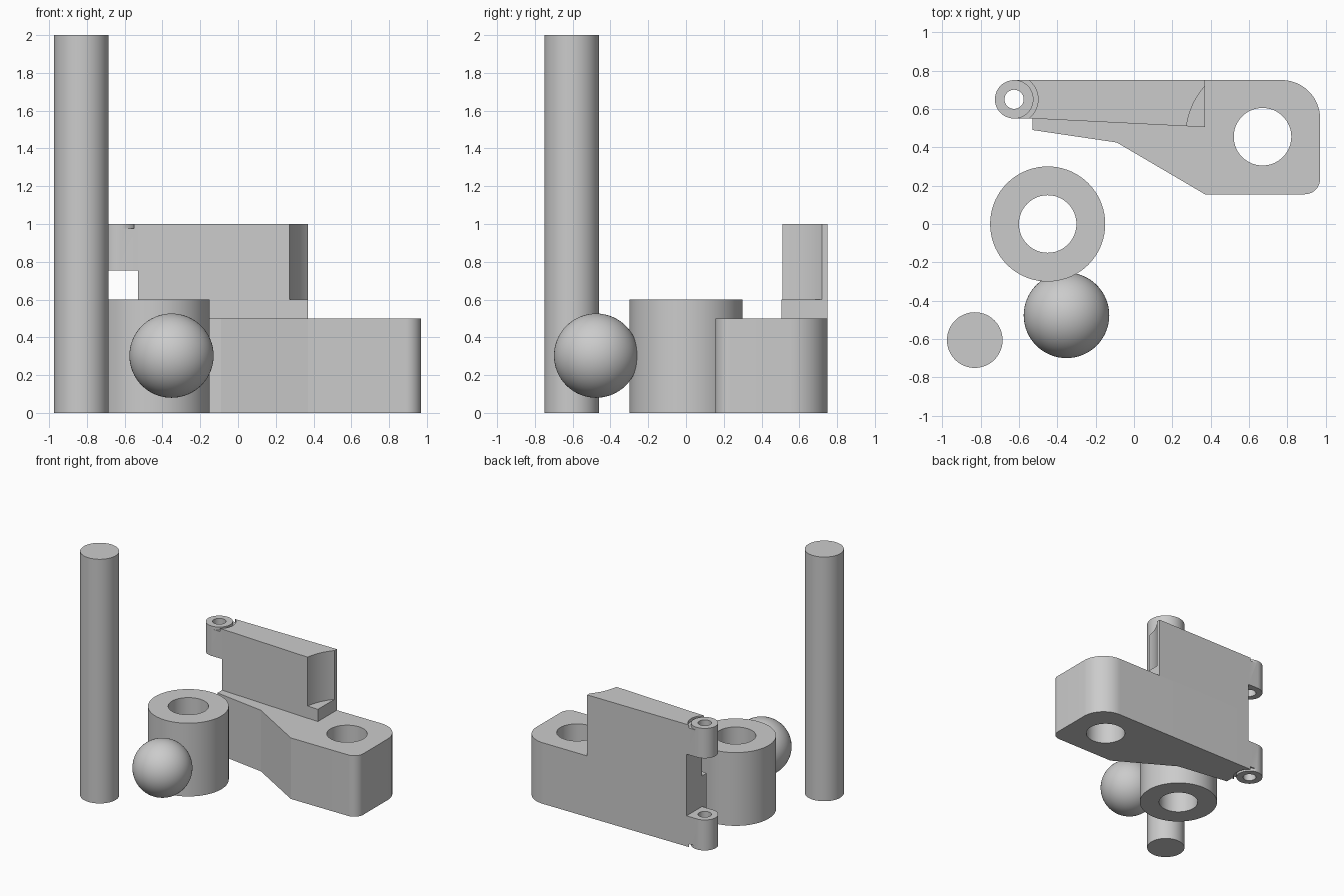
import bpy, bmesh
from math import sin, cos, radians

if "Cube" in bpy.data.objects:
    bpy.data.objects.remove(bpy.data.objects["Cube"])

grey = bpy.data.materials.new("light grey")
grey.diffuse_color = (0.6, 0.6, 0.6, 1)
grey.use_nodes = True
grey.node_tree.nodes["Principled BSDF"].inputs["Base Color"].default_value = grey.diffuse_color


def arc(cx, cy, r, a0, a1, n):
    """Points along an arc, angles in degrees."""
    return [(cx + r * cos(radians(a0 + (a1 - a0) * i / n)),
             cy + r * sin(radians(a0 + (a1 - a0) * i / n))) for i in range(n + 1)]


def circle(cx, cy, r, n=72):
    return arc(cx, cy, r, 0, 360, n)[:-1]


def prism(name, outline, z0, z1):
    """Extrude a counter-clockwise outline from z0 to z1."""
    bm = bmesh.new()
    face = bm.faces.new([bm.verts.new((x, y, z0)) for x, y in outline])
    ext = bmesh.ops.extrude_face_region(bm, geom=[face])
    for v in ext["geom"]:
        if isinstance(v, bmesh.types.BMVert):
            v.co.z = z1
    bmesh.ops.recalc_face_normals(bm, faces=bm.faces)
    me = bpy.data.meshes.new(name)
    bm.to_mesh(me)
    bm.free()
    ob = bpy.data.objects.new(name, me)
    bpy.context.collection.objects.link(ob)
    me.materials.append(grey)
    return ob


def activate(ob):
    bpy.ops.object.select_all(action='DESELECT')
    ob.select_set(True)
    bpy.context.view_layer.objects.active = ob


def cut(ob, outline, z0, z1):
    """Subtract an extruded outline."""
    tool = prism("cutter", outline, z0, z1)
    tool.hide_render = True
    activate(ob)
    mod = ob.modifiers.new("cut", 'BOOLEAN')
    mod.operation, mod.solver, mod.object = 'DIFFERENCE', 'EXACT', tool
    bpy.ops.object.modifier_apply(modifier=mod.name)
    bpy.data.objects.remove(tool)


def finish(ob):
    activate(ob)
    bpy.ops.object.shade_smooth_by_angle(angle=radians(15))


PIN = (-0.625, 0.65)      # hinge axis
BORE = (0.67, 0.455)      # main bore axis
END = -0.53               # left end of the plate
groove = arc(*PIN, 0.125, -90, 90, 36) + arc(*PIN, 0.101, 90, -90, 36)

# Free-standing rod
rod = prism("rod", circle(-0.83, -0.605, 0.145), 0, 2)

# Sleeve with through hole
sleeve = prism("sleeve", circle(-0.45, 0, 0.3), 0, 0.6)
cut(sleeve, circle(-0.45, 0, 0.15), -0.1, 0.7)

# Ball
bpy.ops.mesh.primitive_uv_sphere_add(segments=64, ring_count=32, radius=0.223,
                                     location=(-0.352, -0.476, 0.303))
ball = bpy.context.object
ball.name = "ball"
ball.data.materials.append(grey)

# Base block with rounded right corners and bore
base = prism("base_block",
             [(END, 0.75), (END, 0.49), (-0.09, 0.425), (0.37, 0.155)]
             + arc(0.89, 0.235, 0.08, -90, 0, 16)
             + arc(0.77, 0.55, 0.2, 0, 90, 20), 0, 0.5)
cut(base, circle(*BORE, 0.15), -0.1, 0.6)
cut(base, groove, -0.05, 0.025)

# Tapered upper plate with a round clearance around the bore
plate = prism("upper_plate",
              [(END, 0.75), (END, 0.55), (0.37, 0.505), (0.37, 0.75)], 0.5, 1)
cut(plate, circle(*BORE, 0.4, 128), 0.6, 1.1)
cut(plate, groove, 0.975, 1.05)

# Hinge knuckles with pin holes and relief grooves
knuckle_outline = arc(*PIN, 0.1, 90, 270, 36) + [(END, 0.55), (END, 0.75)]
knuckles = []
for name, z0, z1, g0, g1 in (("lower_knuckle", 0, 0.25, -0.05, 0.025),
                             ("upper_knuckle", 0.755, 1, 0.975, 1.05)):
    k = prism(name, knuckle_outline, z0, z1)
    cut(k, circle(*PIN, 0.05, 48), z0 - 0.1, z1 + 0.1)
    cut(k, groove, g0, g1)
    knuckles.append(k)

for part in [rod, sleeve, ball, base, plate] + knuckles:
    finish(part)
